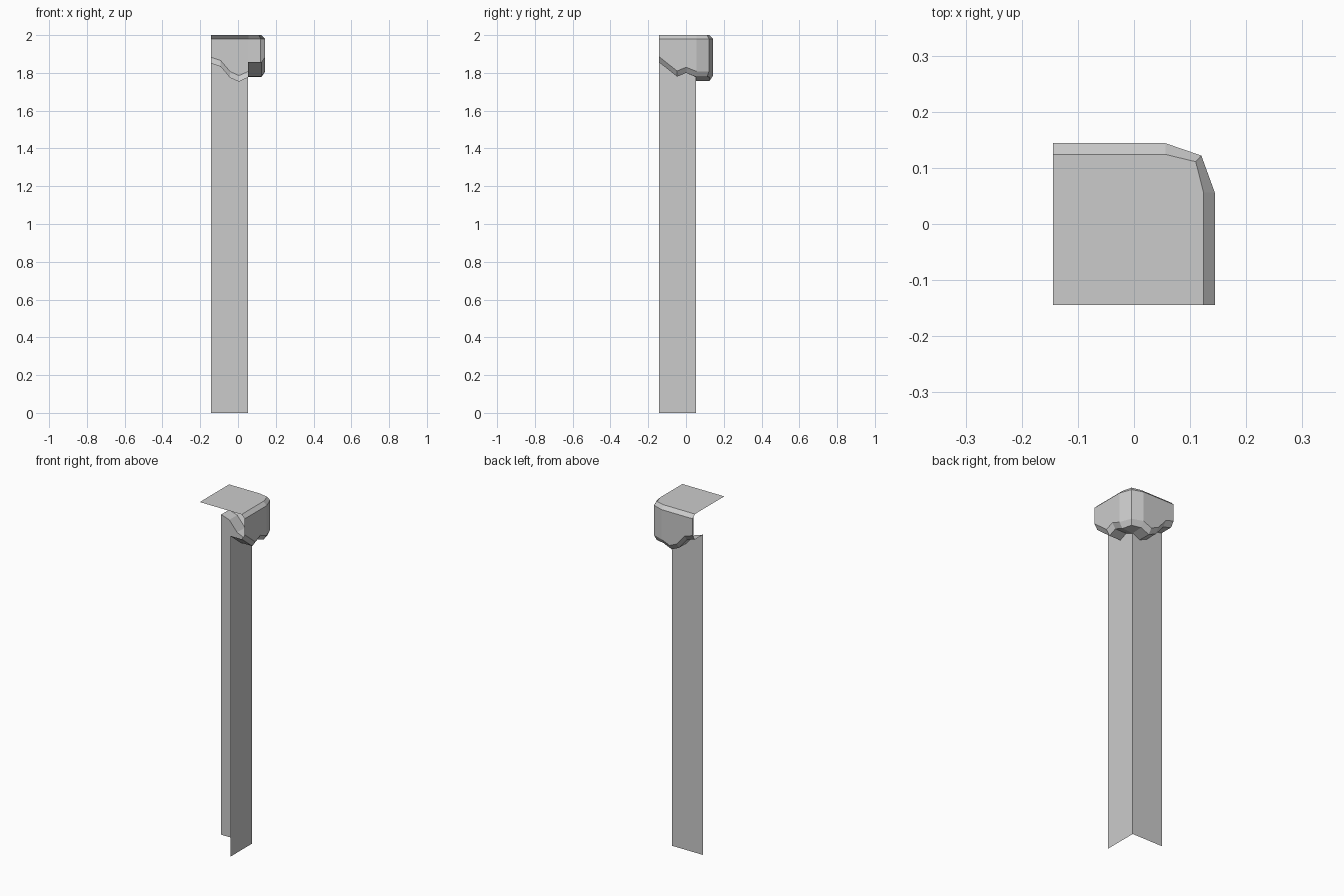
import bpy, bmesh

if "Cube" in bpy.data.objects:
    bpy.data.objects.remove(bpy.data.objects["Cube"])

E, I, P = 0.144, 0.124, 0.052   # outer wall, bevel inset, post face
C = 0.056                       # where the rounded corner starts

# Stations along the eave: (post point, inset point, outer point, underside z)
back = [(-E, 1.853), (-0.092, 1.836), (-0.042, 1.777), (0.005, 1.756), (P, 1.778)]
right = [(P, 1.778), (0.0, 1.80), (-0.047, 1.78), (-E, 1.857)]


def along(t):
    return C if t == P else t


stations = [((t, P), (along(t), I), (along(t), E), z) for t, z in back]
stations.append(((P, P), (0.110, 0.111), (0.120, 0.122), 1.778))
stations += [((P, t), (I, along(t)), (E, along(t)), z) for t, z in right]


def make_object(name, bm):
    bmesh.ops.remove_doubles(bm, verts=bm.verts, dist=1e-5)
    bmesh.ops.recalc_face_normals(bm, faces=bm.faces)
    mesh = bpy.data.meshes.new(name)
    bm.to_mesh(mesh)
    bm.free()
    obj = bpy.data.objects.new(name, mesh)
    bpy.context.collection.objects.link(obj)
    return obj


def bridge(bm, rows):
    for a, b in zip(rows, rows[1:]):
        for k in range(len(a) - 1):
            pts = []
            for p in (a[k], a[k + 1], b[k + 1], b[k]):
                if p not in pts:
                    pts.append(p)
            if len(pts) > 2:
                bm.faces.new([bm.verts.new(p) for p in pts])


# Cap: underside, lower bevel, wall, upper bevel, flat top
bm = bmesh.new()
rows = [[(*p, z), (*i, z), (*o, z + 0.03), (*o, 1.98), (*i, 2.0)]
        for p, i, o, z in stations]
bridge(bm, rows)
rim = []
for r in rows:
    if r[-1] not in rim:
        rim.append(r[-1])
bm.faces.new([bm.verts.new(p) for p in rim + [(-E, -E, 2.0)]])
make_object("overhanging_cap", bm)

# Post: two upright panels meeting at a corner, cut to the underside
bm = bmesh.new()
back_panel = [(-E, P, 0), (P, P, 0)] + [(t, P, z) for t, z in reversed(back)]
side_panel = [(P, P, 0), (P, -E, 0)] + [(P, t, z) for t, z in reversed(right)]
for outline in (back_panel, side_panel):
    bm.faces.new([bm.verts.new(p) for p in outline])
make_object("corner_post", bm)
